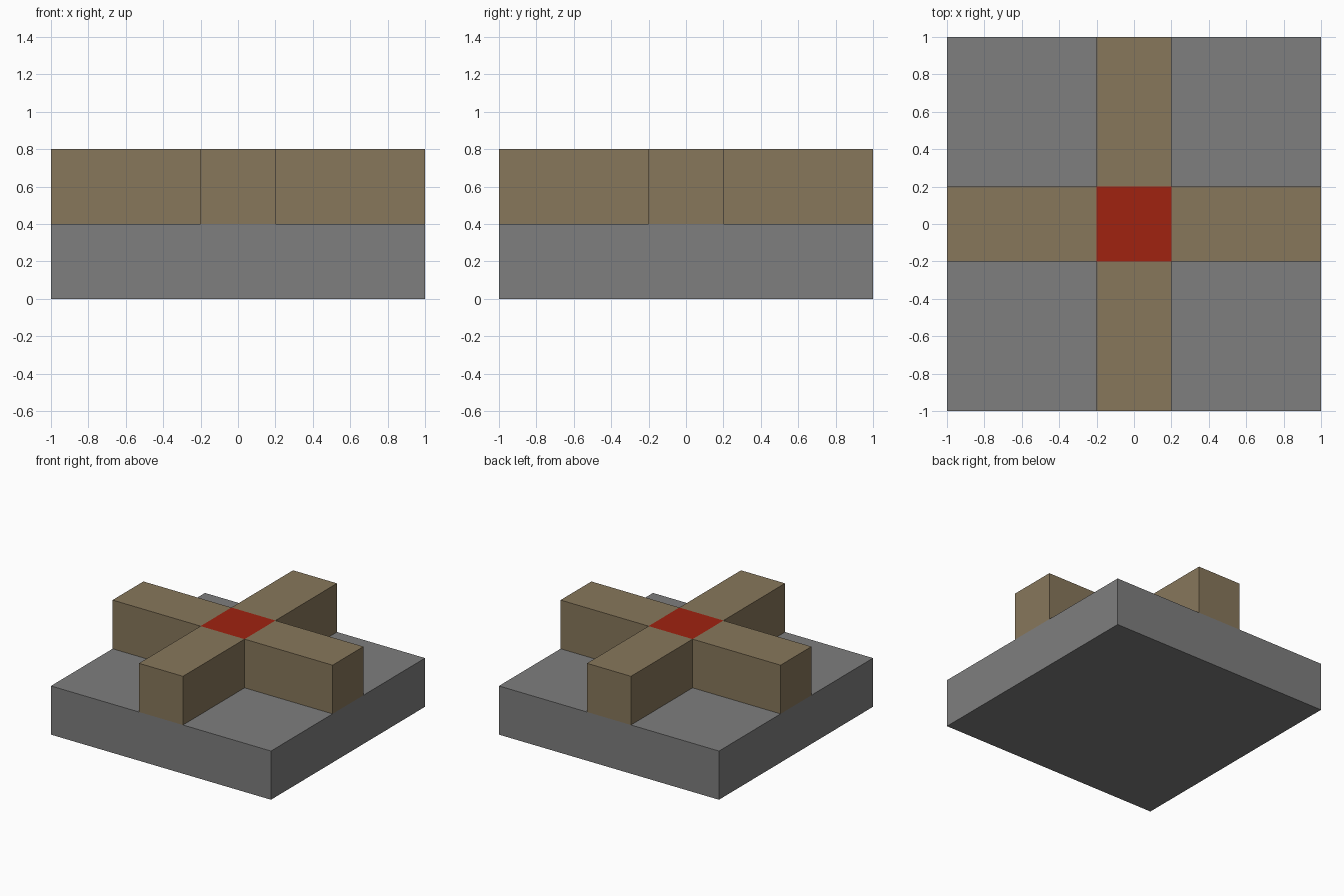
import bpy
import bmesh
from mathutils import Matrix, Vector

cube = bpy.data.objects.get("Cube")
if cube:
    bpy.data.objects.remove(cube, do_unlink=True)


def make_material(name, rgb):
    mat = bpy.data.materials.new(name)
    mat.use_nodes = True
    mat.diffuse_color = (*rgb, 1)
    mat.node_tree.nodes["Principled BSDF"].inputs["Base Color"].default_value = (*rgb, 1)
    return mat


def add_box(bm, size, center):
    matrix = Matrix.Translation(center) @ Matrix.Diagonal((*size, 1))
    bmesh.ops.create_cube(bm, size=1, matrix=matrix)


def finish(bm, name, materials):
    bmesh.ops.recalc_face_normals(bm, faces=bm.faces)
    mesh = bpy.data.meshes.new(name)
    bm.to_mesh(mesh)
    bm.free()
    for mat in materials:
        mesh.materials.append(mat)
    obj = bpy.data.objects.new(name, mesh)
    bpy.context.collection.objects.link(obj)
    return obj


stone = make_material("stone grey", (0.21, 0.21, 0.21))
wood = make_material("tan brown", (0.245, 0.185, 0.105))
red = make_material("signal red", (0.35, 0.016, 0.005))

HEIGHT = 0.4   # thickness of each layer
WIDTH = 0.4    # width of the cross arms

# Square base slab
bm = bmesh.new()
add_box(bm, (2, 2, HEIGHT), (0, 0, HEIGHT / 2))
finish(bm, "base_slab", [stone])

# Raised cross: a central block with four arms drawn out to the slab's edges
bm = bmesh.new()
add_box(bm, (WIDTH, WIDTH, HEIGHT), (0, 0, HEIGHT * 1.5))
bm.normal_update()
sides = [f for f in bm.faces if abs(f.normal.z) < 0.5]
for face in sides:
    direction = Vector(face.normal)
    new = bmesh.ops.extrude_discrete_faces(bm, faces=[face])["faces"][0]
    bmesh.ops.translate(bm, verts=new.verts, vec=direction * (1 - WIDTH / 2))

# Red square on top of the crossing
bm.normal_update()
for face in bm.faces:
    middle = face.calc_center_median()
    if middle.z > 1.9 * HEIGHT and middle.xy.length < WIDTH / 4:
        face.material_index = 1
finish(bm, "raised_cross", [wood, red])
